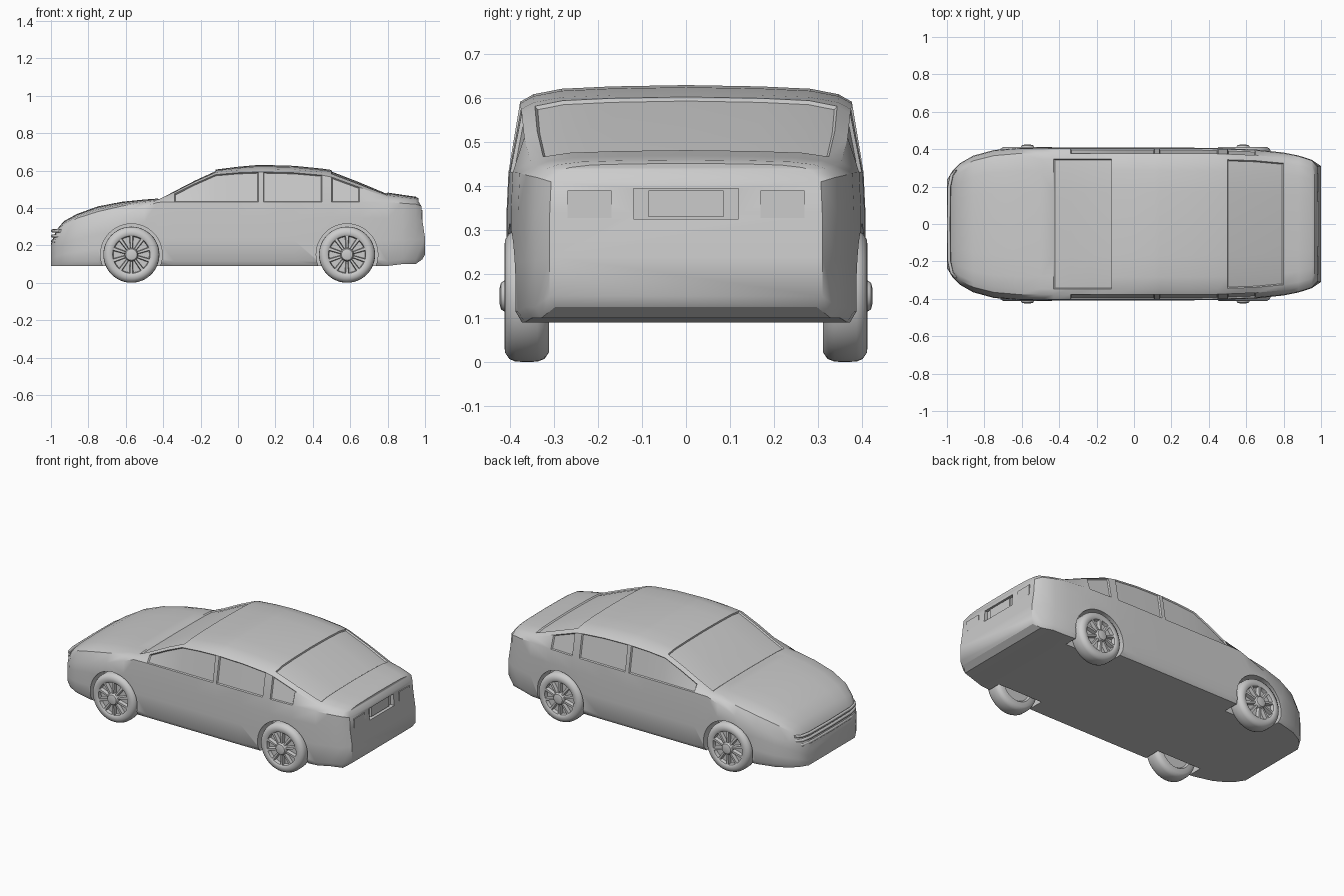
import bpy, bmesh, math
from mathutils import Matrix, Vector

if "Cube" in bpy.data.objects:
    bpy.data.objects.remove(bpy.data.objects["Cube"])

grey = bpy.data.materials.new("plain grey")
grey.diffuse_color = (0.6, 0.6, 0.6, 1)
grey.use_nodes = True
grey.node_tree.nodes["Principled BSDF"].inputs["Base Color"].default_value = grey.diffuse_color


def finish(bm, name, angle=35):
    bmesh.ops.recalc_face_normals(bm, faces=bm.faces)
    me = bpy.data.meshes.new(name)
    bm.to_mesh(me)
    bm.free()
    ob = bpy.data.objects.new(name, me)
    bpy.context.collection.objects.link(ob)
    me.materials.append(grey)
    smooth(ob, angle)
    return ob


def smooth(ob, angle=35):
    bpy.ops.object.select_all(action='DESELECT')
    ob.select_set(True)
    bpy.context.view_layer.objects.active = ob
    bpy.ops.object.shade_smooth_by_angle(angle=math.radians(angle))


def add_box(bm, lo, hi):
    lo, hi = Vector(lo), Vector(hi)
    m = Matrix.Translation((lo + hi) / 2) @ Matrix.Diagonal((*(hi - lo), 1))
    return bmesh.ops.create_cube(bm, size=1, matrix=m)["verts"]


def cut(target, cutter):
    mod = target.modifiers.new("cut", 'BOOLEAN')
    mod.operation, mod.object, mod.solver = 'DIFFERENCE', cutter, 'EXACT'
    cutter.hide_render = True
    bpy.context.view_layer.objects.active = target
    bpy.ops.object.modifier_apply(modifier=mod.name)
    bpy.data.objects.remove(cutter)


# body stations: x, half width, shoulder z, roof edge z, top z
stations = [
    (-1.0, .235, .17, .195, .21), (-.97, .285, .22, .26, .283),
    (-.93, .325, .25, .305, .33), (-.86, .365, .28, .345, .368),
    (-.75, .395, .32, .38, .408), (-.62, .407, .36, .41, .433),
    (-.5, .408, .405, .43, .445), (-.43, .408, .43, .438, .45),
    (-.34, .408, .432, .475, .498), (-.23, .408, .432, .53, .555),
    (-.12, .408, .432, .578, .605), (0, .408, .432, .588, .62),
    (.11, .408, .432, .592, .63), (.135, .408, .432, .592, .63),
    (.3, .408, .432, .588, .625), (.45, .406, .432, .575, .61),
    (.5, .404, .432, .565, .603), (.65, .398, .432, .51, .545),
    (.8, .382, .43, .455, .482), (.88, .366, .425, .447, .47),
    (.95, .343, .42, .44, .46), (.985, .31, .41, .435, .452)]
last = len(stations) - 1


def half_section(i):
    x, w, s, e, t = stations[i]
    zb = .125 if i == last else .1 if x > .85 else .09
    r, d, h = w * .925, t - e, s - zb
    pts = [(0, zb), (.75 * w, zb), (.96 * w, zb), (w, zb + .025), (w, zb + .4 * h),
           (w, zb + .75 * h), (.99 * w, s), (r, e), (.92 * r, e + .45 * d),
           (.75 * r, e + .78 * d), (.45 * r, t - .08 * d), (0, t)]
    push = [0, 0, 0, .015, .015, 0, -.005, -.02, -.02, -.02, -.02, -.02]
    return [(x + (push[j] if i == last else 0), y, z) for j, (y, z) in enumerate(pts)]


# loft the body shell
bm = bmesh.new()
rings = []
for i in range(len(stations)):
    p = half_section(i)
    right = [bm.verts.new(q) for q in p]
    left = [bm.verts.new((x, -y, z)) if 0 < j < 11 else right[j]
            for j, (x, y, z) in enumerate(p)]
    rings.append((right, left))
panel = {}
for i in range(last):
    for side in (0, 1):
        a, b = rings[i][side], rings[i + 1][side]
        for j in range(11):
            panel[i, side, j] = bm.faces.new((a[j], a[j + 1], b[j + 1], b[j]))
for r, l in (rings[0], rings[-1]):
    bm.faces.new((r[0], r[1], l[1]))
    bm.faces.new((r[10], r[11], l[10]))
    for j in range(1, 10):
        bm.faces.new((r[j], r[j + 1], l[j + 1], l[j]))
bmesh.ops.recalc_face_normals(bm, faces=bm.faces)


# recessed windows
def window(x0, x1, rows, sides):
    fs = [f for (i, s, j), f in panel.items() if s in sides and j in rows
          and stations[i][0] > x0 - .001 and stations[i + 1][0] < x1 + .001]
    bmesh.ops.inset_region(bm, faces=fs, thickness=.005, depth=-.008, use_even_offset=True)


for side in (0, 1):
    for x0, x1 in ((-.34, .11), (.135, .45), (.5, .65)):
        window(x0, x1, (6,), (side,))
window(-.43, -.12, (8, 9, 10), (0, 1))
window(.5, .8, (8, 9, 10), (0, 1))
body = finish(bm, "body")

# wheel arches
wheels = [(x, s) for x in (-.57, .583) for s in (1, -1)]
for x, s in wheels:
    c = bmesh.new()
    m = Matrix.Translation((x, s * .4, .15)) @ Matrix.Rotation(math.pi / 2, 4, 'X')
    bmesh.ops.create_cone(c, cap_ends=True, segments=48, radius1=.165, radius2=.165,
                          depth=.22, matrix=m)
    cut(body, finish(c, "arch cutter"))

# number plate recess
c = bmesh.new()
add_box(c, (.962, -.12, .325), (1.1, .12, .395))
cut(body, finish(c, "plate cutter"))
smooth(body)
c = bmesh.new()
add_box(c, (.955, -.085, .33), (.974, .085, .39))
finish(c, "number_plate")

# rear lamps
c = bmesh.new()
for s in (1, -1):
    lo, hi = sorted((s * .17, s * .27))
    add_box(c, (.955, lo, .328), (.987, hi, .39))
finish(c, "rear_lamps")

# grille bars wrapping the nose
for n, z in enumerate((.222, .25, .277)):
    c = bmesh.new()
    path = [(-.945 - n * .002, .29), (-.975, .26), (-.988, .2), (-.991, 0)]
    path += [(x, -y) for x, y in reversed(path[:-1])]
    prev = None
    for x, y in path:
        ring = [c.verts.new((x + .009 * math.cos(a), y, z + .009 * math.sin(a)))
                for a in (k * math.tau / 8 for k in range(8))]
        if prev:
            for k in range(8):
                c.faces.new((prev[k], prev[k - 1], ring[k - 1], ring[k]))
        else:
            c.faces.new(ring)
        prev = ring
    c.faces.new(prev)
    finish(c, f"grille_bar_{n + 1}", 50)


# wheels: turned tyre, dished rim, ten spokes and a hub
def lathe(bm, profile, n=48):
    vs = [bm.verts.new((r, y, 0)) for r, y in profile]
    es = [bm.edges.new(p) for p in zip(vs, vs[1:])]
    bmesh.ops.spin(bm, geom=vs + es, cent=(0, 0, 0), axis=(0, 1, 0),
                   angle=math.tau, steps=n, use_duplicate=False)
    bmesh.ops.remove_doubles(bm, verts=bm.verts, dist=.0002)


for x, s in wheels:
    w = bmesh.new()
    lathe(w, [(0, .325), (.09, .325), (.1, .312), (.128, .312), (.143, .322), (.149, .338),
              (.15, .36), (.149, .388), (.143, .402), (.128, .412), (.108, .413),
              (.1, .408), (.096, .388), (0, .388)])
    lathe(w, [(0, .38), (.036, .38), (.036, .412), (.03, .421), (.018, .424), (0, .424)], 24)
    for k in range(10):
        vs = add_box(w, (.025, .38, -.012), (.1, .408, .012))
        for v in vs:
            if v.co.x < .05:
                v.co.z *= .65
                v.co.y += .004
            if v.co.y > .4:
                v.co.z *= .6
        bmesh.ops.rotate(w, verts=vs, cent=(0, 0, 0),
                         matrix=Matrix.Rotation(k * math.tau / 10 + math.pi / 2, 3, 'Y'))
    for v in w.verts:
        v.co = Vector((v.co.x + x, v.co.y * s, v.co.z + .152))
    lowest = min(v.co.z for v in w.verts)
    bmesh.ops.translate(w, verts=w.verts, vec=(0, 0, -lowest))
    finish(w, ("front" if x < 0 else "rear") + "_wheel_" + ("left" if s < 0 else "right"), 40)
